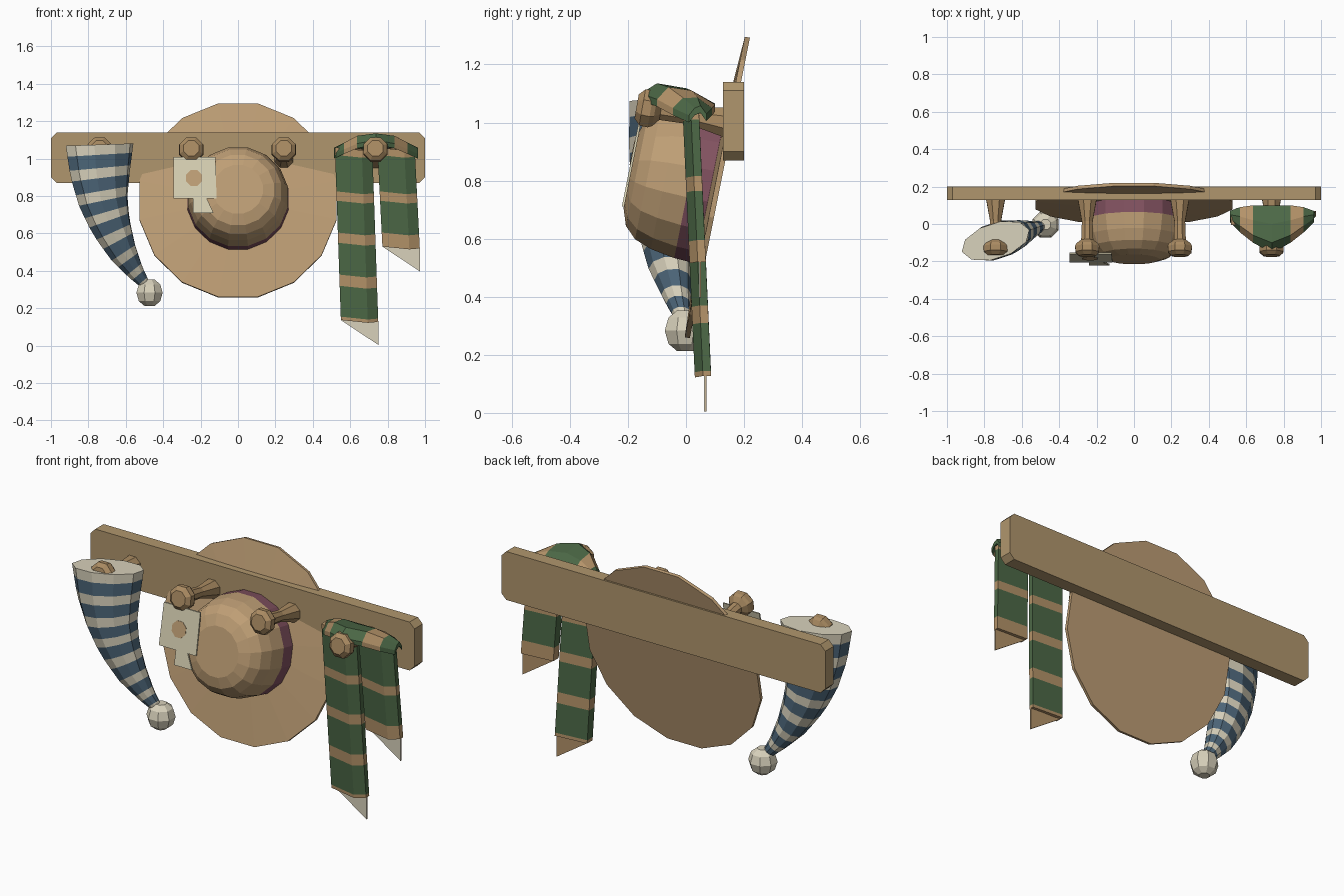
import bpy, bmesh
from math import sin, cos, pi, radians
from mathutils import Vector

cube = bpy.data.objects.get("Cube")
if cube:
    bpy.data.objects.remove(cube, do_unlink=True)


def material(name, rgb):
    lin = [((c / 255 + 0.055) / 1.055) ** 2.4 for c in rgb] + [1]
    m = bpy.data.materials.new(name)
    m.use_nodes = True
    m.diffuse_color = lin
    m.node_tree.nodes["Principled BSDF"].inputs["Base Color"].default_value = lin
    return m


WOOD = material("board wood", (176, 150, 109))
PEG = material("peg wood", (170, 139, 98))
STRAW = material("straw", (190, 158, 117))
BAND = material("maroon ribbon", (130, 82, 96))
GREEN = material("scarf green", (76, 104, 70))
TAN = material("scarf tan", (180, 147, 105))
BLUE = material("cap blue", (76, 101, 120))
CREAM = material("cream wool", (216, 209, 187))
CARD = material("card", (214, 207, 178))


def loft(name, rings, mats, pick=lambda i: 0, caps=True):
    """Skin a list of closed rings; pick(i) gives the material of segment i."""
    bm = bmesh.new()
    loops = [[bm.verts.new(p) for p in ring] for ring in rings]
    n = len(loops[0])
    for i, (a, b) in enumerate(zip(loops, loops[1:])):
        for j in range(n):
            k = (j + 1) % n
            bm.faces.new((a[j], a[k], b[k], b[j])).material_index = pick(i)
    if caps:
        bm.faces.new(loops[0]).material_index = pick(0)
        bm.faces.new(loops[-1]).material_index = pick(len(rings) - 2)
    bmesh.ops.recalc_face_normals(bm, faces=bm.faces)
    me = bpy.data.meshes.new(name)
    bm.to_mesh(me)
    bm.free()
    for m in mats:
        me.materials.append(m)
    ob = bpy.data.objects.new(name, me)
    bpy.context.collection.objects.link(ob)
    return ob


def lathe(name, profile, origin, axis, n, mats, pick=lambda i: 0):
    """Turn (distance, radius) points about an axis lying in the YZ plane."""
    a = Vector(axis).normalized()
    u = Vector((1, 0, 0))
    v = a.cross(u)
    angles = [2 * pi * (j + 0.5) / n for j in range(n)]
    rings = [[Vector(origin) + a * d + (u * cos(t) + v * sin(t)) * r for t in angles]
             for d, r in profile]
    return loft(name, rings, mats, pick)


def plate(name, outline, depth_at, thickness, mat):
    """Thin plate from an XZ outline, with its front y given by height."""
    rings = [[(x, depth_at(z) + o, z) for x, z in outline] for o in (0, thickness)]
    return loft(name, rings, [mat])


def lerp_path(path, t):
    """Sample a path of equal-length tuples at t in 0..1."""
    s = min(t * (len(path) - 1), len(path) - 1.001)
    i = int(s)
    return [a + (b - a) * (s - i) for a, b in zip(path[i], path[i + 1])]


# Board with clipped corners
corners = []
for sx, sz in ((1, 1), (-1, 1), (-1, -1), (1, -1)):
    pair = [(sx, 1.005 + sz * 0.105), (sx * 0.97, 1.005 + sz * 0.135)]
    corners += pair if sx * sz > 0 else pair[::-1]
plate("board", corners, lambda z: 0.127, 0.073, WOOD)

# Four turned pegs, tilted up
peg_profile = [(0, 0.056), (0.13, 0.031), (0.23, 0.035), (0.25, 0.062),
               (0.265, 0.07), (0.295, 0.068), (0.315, 0.045)]
for side, x in zip(("far_right", "right", "left", "far_left"), (-0.74, -0.25, 0.245, 0.735)):
    lathe(side + "_peg", peg_profile, (x, 0.14, 1.0), (0, -1, 0.18), 8, [PEG])

# Straw hat leaning back behind the pegs
centre, lean = (0, 0.105, 0.777), (0, -1, 0.2)
lathe("hat_brim", [(-0.012, 0.538), (0.006, 0.538), (0.02, 0.27)], centre, lean, 16, [STRAW])
lathe("hat_crown",
      [(0, 0.277), (0.095, 0.273), (0.18, 0.258), (0.24, 0.235), (0.28, 0.195), (0.3, 0.135)],
      centre, lean, 16, [BAND, STRAW], lambda i: min(i, 1))


# Card stuck to the hat, with a spot and a small tab
def card_depth(z):
    return -0.205 + 0.2 * (z - 0.79)


plate("card", [(-0.345, 0.787), (-0.115, 0.787), (-0.12, 1.01), (-0.345, 1.01)],
      card_depth, 0.008, CARD)
plate("card_spot", [(-0.235 + 0.046 * cos((j + 0.5) * pi / 4), 0.896 + 0.046 * sin((j + 0.5) * pi / 4))
                    for j in range(8)], lambda z: card_depth(z) - 0.002, 0.004, STRAW)
plate("card_tab", [(-0.24, 0.71), (-0.131, 0.71), (-0.168, 0.79), (-0.24, 0.79)],
      card_depth, 0.008, CARD)

# Striped knitted cap: x, y, z, half width, half depth, tilt
cap_path = [(-0.74, -0.09, 1.075, 0.19, 0.095, 2),
            (-0.737, -0.09, 0.92, 0.168, 0.1, 6),
            (-0.72, -0.085, 0.77, 0.138, 0.1, 12),
            (-0.68, -0.075, 0.64, 0.112, 0.092, 22),
            (-0.615, -0.055, 0.5, 0.08, 0.075, 33),
            (-0.545, -0.03, 0.39, 0.047, 0.046, 40),
            (-0.49, -0.01, 0.32, 0.026, 0.026, 40)]
stops = [0]
for i in range(15):
    stops.append(stops[-1] + (1.3 if i % 2 else 1))
rings = []
for s in stops:
    x, y, z, w, d, tilt = lerp_path(cap_path, s / stops[-1])
    yaw, tip = radians(18), radians(tilt)
    ring = []
    for j in range(10):
        a, b = w * cos(j * pi / 5), d * sin(j * pi / 5)
        across = a * cos(yaw) - b * sin(yaw)
        ring.append((x + across * cos(tip), y + a * sin(yaw) + b * cos(yaw), z + across * sin(tip)))
    rings.append(ring)
loft("knitted_cap", rings, [CREAM, BLUE], lambda i: i % 2)
lathe("pompom", [(-0.07, 0.03), (-0.045, 0.062), (0, 0.076), (0.045, 0.062), (0.07, 0.03)],
      (-0.473, -0.003, 0.283), (0, 0, 1), 8, [CREAM])


# Hanging scarf ends; bands alternate tan and green down to the hem
def scarf_end(name, x_top, x_bottom, width, levels):
    rings = []
    top, bottom = levels[0], levels[-1]
    for z in levels:
        t = (top - z) / (top - bottom)
        x = x_top + (x_bottom - x_top) * t
        y = -0.012 + (1.05 - z) * 0.046
        rings.append([(x, y + 0.008, z + 0.01), (x + width * 0.72, y, z - 0.005),
                      (x + width, y + 0.028, z), (x + width, y + 0.056, z), (x, y + 0.056, z + 0.01)])
    loft(name, rings, [TAN, GREEN], lambda i: i % 2)
    y = 0.02 + (1.05 - bottom) * 0.046
    right = x_bottom + width
    hem = [(x_bottom, bottom + 0.01), (right, bottom - 0.123), (right, bottom)]
    plate(name + "_fringe_front", hem, lambda z: y, 0.004, CREAM)
    plate(name + "_fringe_back", hem, lambda z: y + 0.004, 0.004, TAN)


long_levels = [1.05, 1.01, 0.815, 0.765, 0.595, 0.54, 0.37, 0.31, 0.145, 0.127]
scarf_end("scarf_long_end", 0.518, 0.55, 0.2, long_levels)
scarf_end("scarf_short_end", 0.745, 0.772, 0.2, long_levels[:5] + [0.52])

# Scarf fold draped over the peg: offset, then front, ridge, back and their heights
half = [(0, -0.155, -0.1, 0.1, 1.1, 1.135, 1.065),
        (0.1, -0.1, -0.06, 0.1, 1.08, 1.122, 1.062),
        (0.17, -0.045, -0.01, 0.09, 1.05, 1.085, 1.05),
        (0.225, 0.01, 0.03, 0.07, 1.025, 1.05, 1.03)]
stations = [(-s[0],) + s[1:] for s in half[:0:-1]] + half
rings = []
for u, yf, yr, yb, zf, zr, zb in stations:
    top = [(yf, zf), (yr, zr), ((yr + yb) / 2, (zr + zb) / 2 + 0.018), (yb, zb)]
    under = [(y, z - 0.025) for y, z in top[::-1]]
    rings.append([(0.737 + u, y, z) for y, z in top + under])
loft("scarf_fold", rings, [GREEN, TAN], lambda i: 1 if i in (1, 4) else 0)
